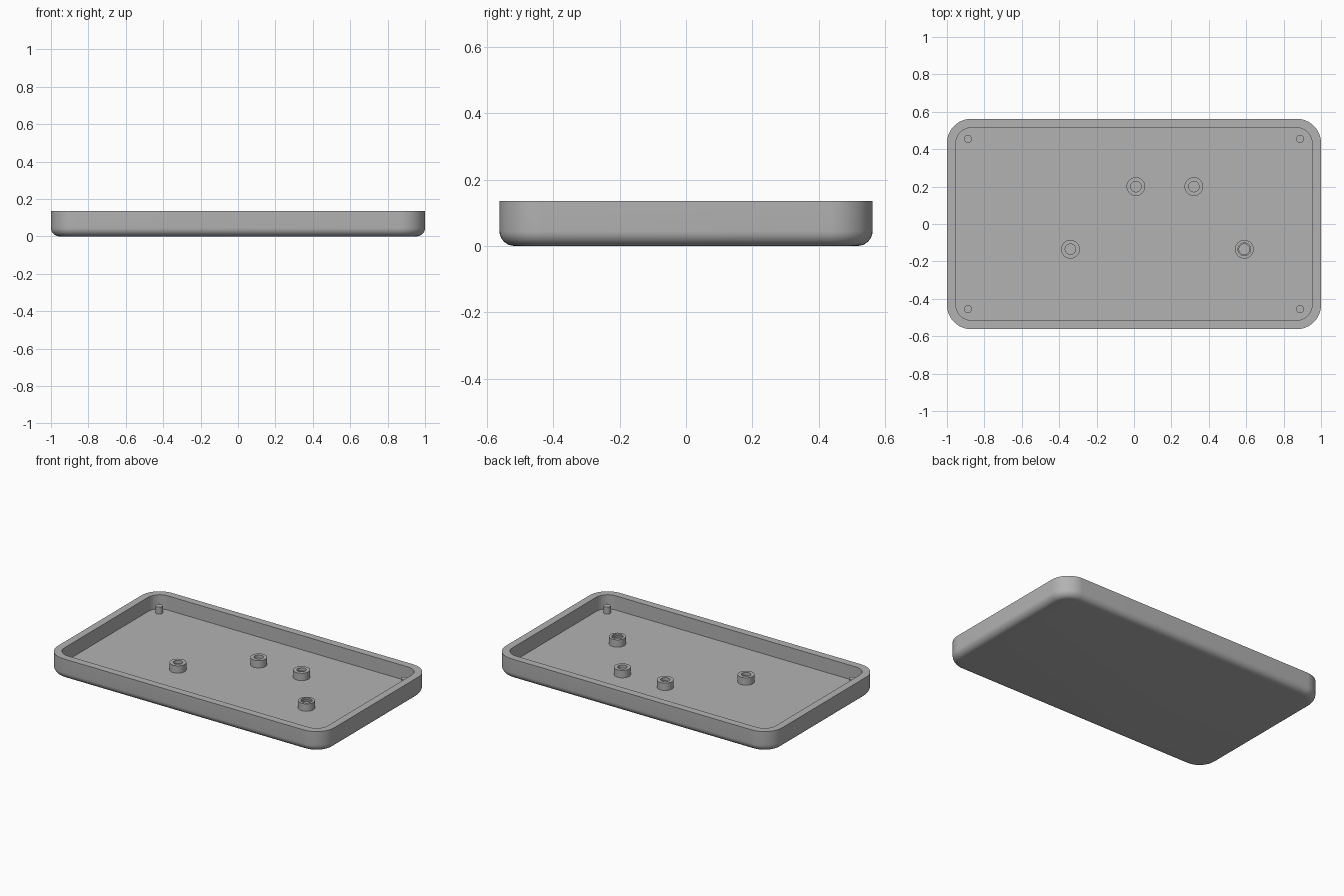
import bpy
import bmesh
import math

cube = bpy.data.objects.get("Cube")
if cube:
    bpy.data.objects.remove(cube, do_unlink=True)

HALF_X, HALF_Y, HEIGHT = 1.0, 0.5625, 0.135
CORNER, FILLET, WALL = 0.13, 0.045, 0.048
FLOOR, BOSS_TOP, PEG_TOP = 0.042, 0.09, 0.088

grey = bpy.data.materials.new("grey plastic")
grey.use_nodes = True
grey.diffuse_color = (0.45, 0.45, 0.45, 1)
grey.node_tree.nodes["Principled BSDF"].inputs["Base Color"].default_value = (0.45, 0.45, 0.45, 1)


def rounded_rectangle(inset, z, steps=12):
    """Points of a rounded rectangle moved inward from the outer wall."""
    radius = CORNER - inset
    cx, cy = HALF_X - CORNER, HALF_Y - CORNER
    points = []
    for quarter, (sx, sy) in enumerate(((1, 1), (-1, 1), (-1, -1), (1, -1))):
        for i in range(steps + 1):
            a = math.pi / 2 * (quarter + i / steps)
            points.append((sx * cx + radius * math.cos(a),
                           sy * cy + radius * math.sin(a), z))
    return points


def circle(radius, z, x, y, sides=40):
    return [(x + radius * math.cos(2 * math.pi * i / sides),
             y + radius * math.sin(2 * math.pi * i / sides), z) for i in range(sides)]


def loft(name, rings):
    """Skin a stack of matching rings and cap both ends."""
    bm = bmesh.new()
    loops = [[bm.verts.new(p) for p in ring] for ring in rings]
    n = len(loops[0])
    for low, high in zip(loops, loops[1:]):
        for i in range(n):
            j = (i + 1) % n
            bm.faces.new((low[i], low[j], high[j], high[i]))
    bm.faces.new(loops[0][::-1])
    bm.faces.new(loops[-1])
    bmesh.ops.recalc_face_normals(bm, faces=bm.faces)
    mesh = bpy.data.meshes.new(name)
    bm.to_mesh(mesh)
    bm.free()
    mesh.materials.append(grey)
    obj = bpy.data.objects.new(name, mesh)
    bpy.context.collection.objects.link(obj)
    bpy.ops.object.select_all(action="DESELECT")
    obj.select_set(True)
    bpy.context.view_layer.objects.active = obj
    bpy.ops.object.shade_smooth_by_angle(angle=math.radians(30))
    return obj


# Tray: rounded lower edge, outer wall, flat rim, inner wall, floor
section = []
for k in range(9):
    a = math.pi / 2 * k / 8
    section.append((FILLET * (1 - math.sin(a)), FILLET * (1 - math.cos(a))))
section += [(0, HEIGHT), (WALL, HEIGHT), (WALL, FLOOR)]
loft("tray", [rounded_rectangle(inset, z) for inset, z in section])

# Mounting bosses with blind holes; the last has a stepped hole
plain_hole = [(0.028, BOSS_TOP), (0.028, BOSS_TOP - 0.02)]
stepped_hole = [(0.034, BOSS_TOP), (0.034, BOSS_TOP - 0.01),
                (0.028, BOSS_TOP - 0.01), (0.028, BOSS_TOP - 0.02)]
bosses = [("boss_back_middle", 0.01, 0.20, plain_hole),
          ("boss_back_left", 0.32, 0.20, plain_hole),
          ("boss_front_right", -0.34, -0.135, plain_hole),
          ("boss_front_left", 0.59, -0.135, stepped_hole)]
for name, x, y, hole in bosses:
    profile = [(0.05, FLOOR - 0.005), (0.05, BOSS_TOP)] + hole
    loft(name, [circle(r, z, x, y) for r, z in profile])

# Locating pegs in the corners
for side, sx in (("left", 1), ("right", -1)):
    for end, sy in (("front", -1), ("back", 1)):
        loft("peg_" + end + "_" + side,
             [circle(0.021, z, sx * 0.888, sy * 0.455) for z in (FLOOR - 0.005, PEG_TOP)])
